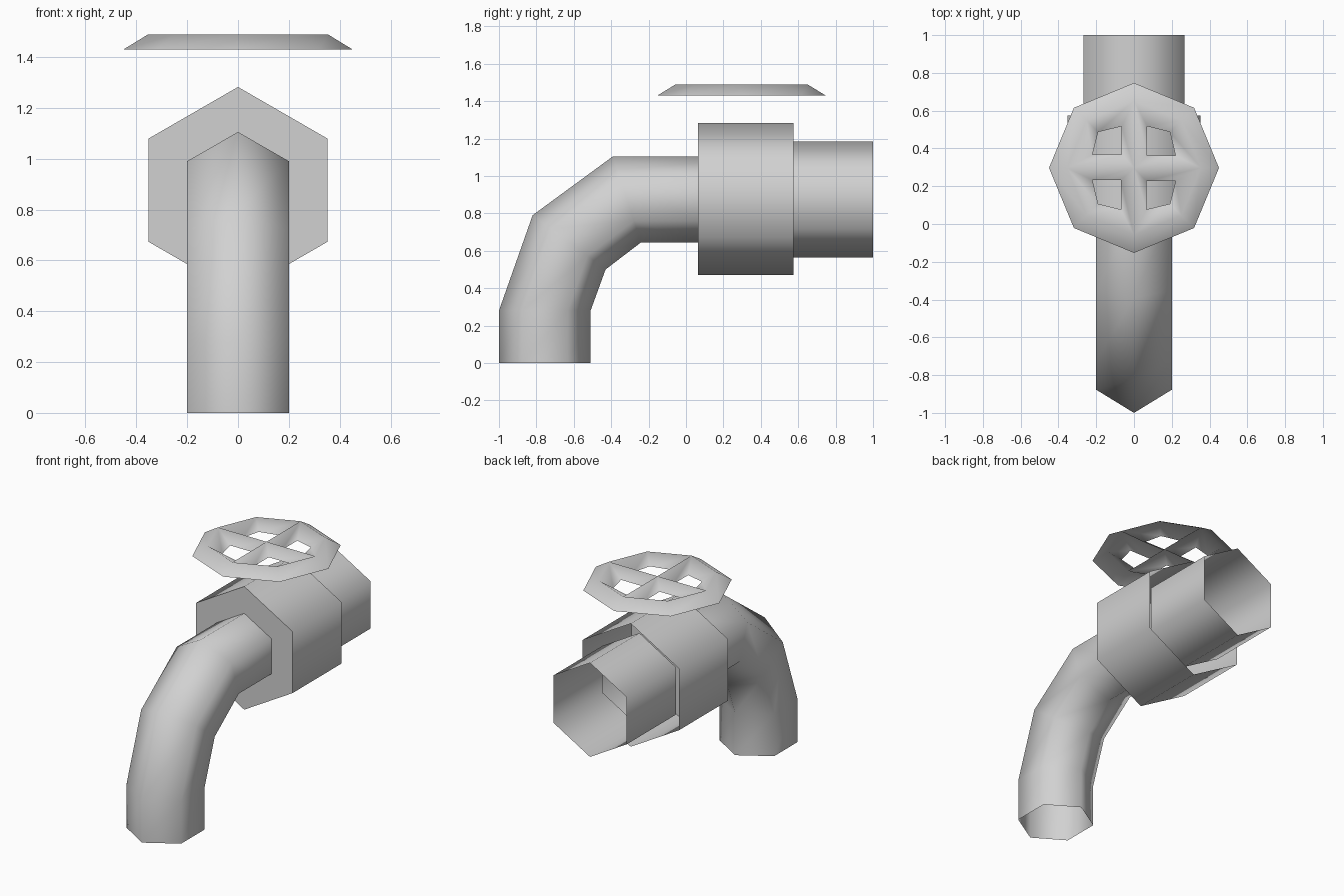
import bpy
from math import sin, cos, pi, radians
from mathutils import Vector

cube = bpy.data.objects.get("Cube")
if cube:
    bpy.data.objects.remove(cube, do_unlink=True)

grey = bpy.data.materials.new("plain_grey")
grey.use_nodes = True
colour = (0.64, 0.64, 0.64, 1)
grey.diffuse_color = colour
grey.node_tree.nodes["Principled BSDF"].inputs["Base Color"].default_value = colour


def add_object(name, verts, faces, angle=65):
    mesh = bpy.data.meshes.new(name)
    mesh.from_pydata(verts, [], faces)
    mesh.materials.append(grey)
    obj = bpy.data.objects.new(name, mesh)
    bpy.context.collection.objects.link(obj)
    bpy.ops.object.select_all(action='DESELECT')
    obj.select_set(True)
    bpy.context.view_layer.objects.active = obj
    bpy.ops.object.shade_smooth_by_angle(angle=radians(angle))
    return obj


def hex_tube(name, stations, half_width, front_cap=False):
    """Open six-sided tube; each station is the outer and inner (y, z) point."""
    verts, faces = [], []
    for outer, inner in stations:
        o, i = Vector((0, *outer)), Vector((0, *inner))
        mid, arm = (o + i) / 2, (o - i) / 2
        for k in range(6):
            a = k * pi / 3
            side = Vector((half_width * sin(a) / sin(pi / 3), 0, 0))
            verts.append(mid + arm * cos(a) + side)
    for s in range(len(stations) - 1):
        for k in range(6):
            n = (k + 1) % 6
            faces.append((s * 6 + k, s * 6 + n, s * 6 + 6 + n, s * 6 + 6 + k))
    if front_cap:
        faces.append(tuple(reversed(range(6))))
    return add_object(name, verts, faces)


# Curved spout, from the open mouth up to the valve body
hex_tube("spout", [((-1, 0), (-.51, 0)),
                   ((-1, .28), (-.51, .28)),
                   ((-.82, .79), (-.43, .5)),
                   ((-.39, 1.105), (-.24, .645)),
                   ((.065, 1.105), (.065, .645))], .2)

# Valve body, closed in front and open behind
hex_tube("valve_body", [((.065, 1.282), (.065, .47)),
                        ((.575, 1.282), (.575, .47))], .352, True)

# Inlet pipe, reaching a little way into the body
hex_tube("inlet_pipe", [((.485, 1.185), (.485, .565)),
                        ((1, 1.185), (1, .565))], .268)

# Handwheel: eight-sided rim, four ridged spokes and four holes
LOW, TOP, CENTRE_Y = 1.43, 1.488, .297
verts, faces = [Vector((0, CENTRE_Y, TOP))], []
for radius, z in ((.45, LOW), (.355, TOP)):
    for k in range(8):
        a = k * pi / 4
        verts.append(Vector((radius * cos(a), CENTRE_Y + radius * sin(a), z)))
for k in range(8):
    n = (k + 1) % 8
    faces.append((1 + k, 1 + n, 9 + n, 9 + k))
hole = ((.07, .065), (.22, .065), (.19, .19), (.07, .22))
for q in range(4):
    h = len(verts)
    c, s = cos(q * pi / 2), sin(q * pi / 2)
    for x, y in hole:
        verts.append(Vector((x * c - y * s, CENTRE_Y + x * s + y * c, LOW)))
    a, d, b = 9 + 2 * q, 10 + 2 * q, 9 + (2 * q + 2) % 8
    faces += [(0, a, h + 1, h), (a, d, h + 2, h + 1),
              (d, b, h + 3, h + 2), (b, 0, h, h + 3)]
add_object("handwheel", verts, faces, 150)
